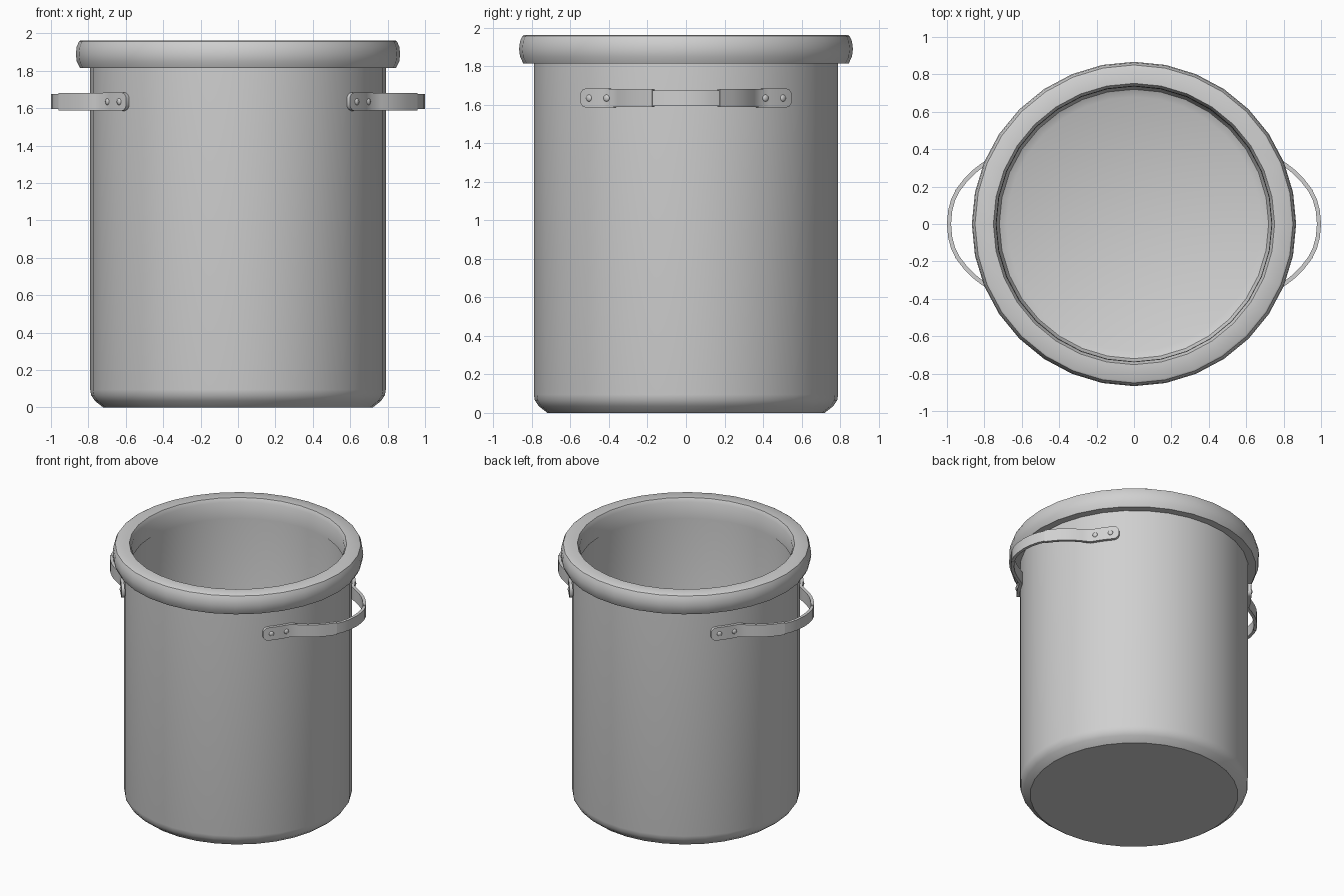
import bpy
import bmesh
from math import radians, sin, cos, tau
from mathutils import Vector, Matrix

cube = bpy.data.objects.get("Cube")
if cube:
    bpy.data.objects.remove(cube, do_unlink=True)

steel = bpy.data.materials.new("brushed steel")
steel.use_nodes = True
GREY = (0.63, 0.63, 0.63, 1)
steel.diffuse_color = GREY
steel.node_tree.nodes["Principled BSDF"].inputs["Base Color"].default_value = GREY

SIDES = 32
HANDLE_Z = 1.635
THICK = 0.011


def finish(name, bm, angle=35):
    """Turn a bmesh into a named, smooth shaded steel object."""
    bmesh.ops.remove_doubles(bm, verts=bm.verts, dist=0.0001)
    bmesh.ops.recalc_face_normals(bm, faces=bm.faces)
    mesh = bpy.data.meshes.new(name)
    bm.to_mesh(mesh)
    bm.free()
    mesh.materials.append(steel)
    obj = bpy.data.objects.new(name, mesh)
    bpy.context.collection.objects.link(obj)
    bpy.ops.object.select_all(action='DESELECT')
    obj.select_set(True)
    bpy.context.view_layer.objects.active = obj
    bpy.ops.object.shade_smooth_by_angle(angle=radians(angle))
    return obj


def lathe(name, profile, closed=False):
    """Spin a (radius, height) profile around z."""
    bm = bmesh.new()
    verts = [bm.verts.new((r, 0, z)) for r, z in profile]
    pairs = list(zip(verts, verts[1:]))
    if closed:
        pairs.append((verts[-1], verts[0]))
    edges = [bm.edges.new(p) for p in pairs]
    bmesh.ops.spin(bm, geom=verts + edges, cent=(0, 0, 0), axis=(0, 0, 1),
                   angle=tau, steps=SIDES, use_duplicate=False)
    return finish(name, bm)


def strap(name, path, side, flip):
    """Sweep a flat bar along (x, y, half height) points, mirrored by side and flip."""
    bm = bmesh.new()
    pts = [Vector((x, y)) for x, y, _ in path]
    rings = []
    for i, (p, (_, _, half)) in enumerate(zip(pts, path)):
        t = (pts[min(i + 1, len(pts) - 1)] - pts[max(i - 1, 0)]).normalized()
        n = Vector((-t.y, t.x)) * THICK
        ring = []
        for s, h in ((1, half), (1, -half), (-1, -half), (-1, half)):
            q = p + n * s
            ring.append(bm.verts.new((q.x * side, q.y * flip, HANDLE_Z + h)))
        rings.append(ring)
    for a, b in zip(rings, rings[1:]):
        for k in range(4):
            j = (k + 1) % 4
            bm.faces.new((a[k], a[j], b[j], b[k]))
    bm.faces.new(rings[0])
    bm.faces.new(rings[-1])
    return finish(name, bm)


def rivet(name, degrees, side, flip):
    """Flattened dome pressed against the strap."""
    bm = bmesh.new()
    a = radians(degrees)
    place = (Matrix.Translation((0.811 * cos(a) * side, 0.811 * sin(a) * flip, HANDLE_Z))
             @ Matrix.Rotation(a * side * flip, 4, 'Z')
             @ Matrix.Diagonal((0.5, 1, 1, 1)))
    bmesh.ops.create_uvsphere(bm, u_segments=12, v_segments=8, radius=0.018, matrix=place)
    return finish(name, bm, 60)


# Pot wall with rounded base and hollow inside
lathe("pot_body", [(0, 0), (0.72, 0), (0.765, 0.035), (0.785, 0.065), (0.79, 0.095),
                   (0.79, 1.88), (0.74, 1.88), (0.74, 0.11), (0.72, 0.07),
                   (0.68, 0.05), (0, 0.05)])

# Rolled rim
lathe("rim", [(0.735, 1.815), (0.845, 1.815), (0.862, 1.85), (0.867, 1.89),
              (0.862, 1.93), (0.85, 1.957), (0.84, 1.963), (0.752, 1.963),
              (0.737, 1.935)], closed=True)

# Handle end: rounded tab hugging the wall, then bowing outwards
end = [(0.801 * cos(radians(d)), 0.801 * sin(radians(d)), h) for d, h in
       ((42.6, 0.018), (42.2, 0.032), (41.3, 0.044), (40, 0.049),
        (36, 0.049), (32, 0.049), (28, 0.048))]
end += [(0.76, 0.345, 0.046), (0.81, 0.315, 0.046), (0.855, 0.28, 0.046),
        (0.90, 0.235, 0.046), (0.95, 0.17, 0.046)]

# Slimmer grip joining the two ends
half_grip = [(0.942, 0.18, 0.04), (0.967, 0.13, 0.04), (0.983, 0.07, 0.04)]
grip = half_grip + [(0.989, 0, 0.04)] + [(x, -y, h) for x, y, h in reversed(half_grip)]

for side, side_name in ((1, "left"), (-1, "right")):
    strap(side_name + "_handle_grip", grip, side, 1)
    for flip, end_name in ((1, "back"), (-1, "front")):
        label = side_name + "_handle_" + end_name
        strap(label + "_end", end, side, flip)
        rivet(label + "_outer_rivet", 38.4, side, flip)
        rivet(label + "_inner_rivet", 30.6, side, flip)
